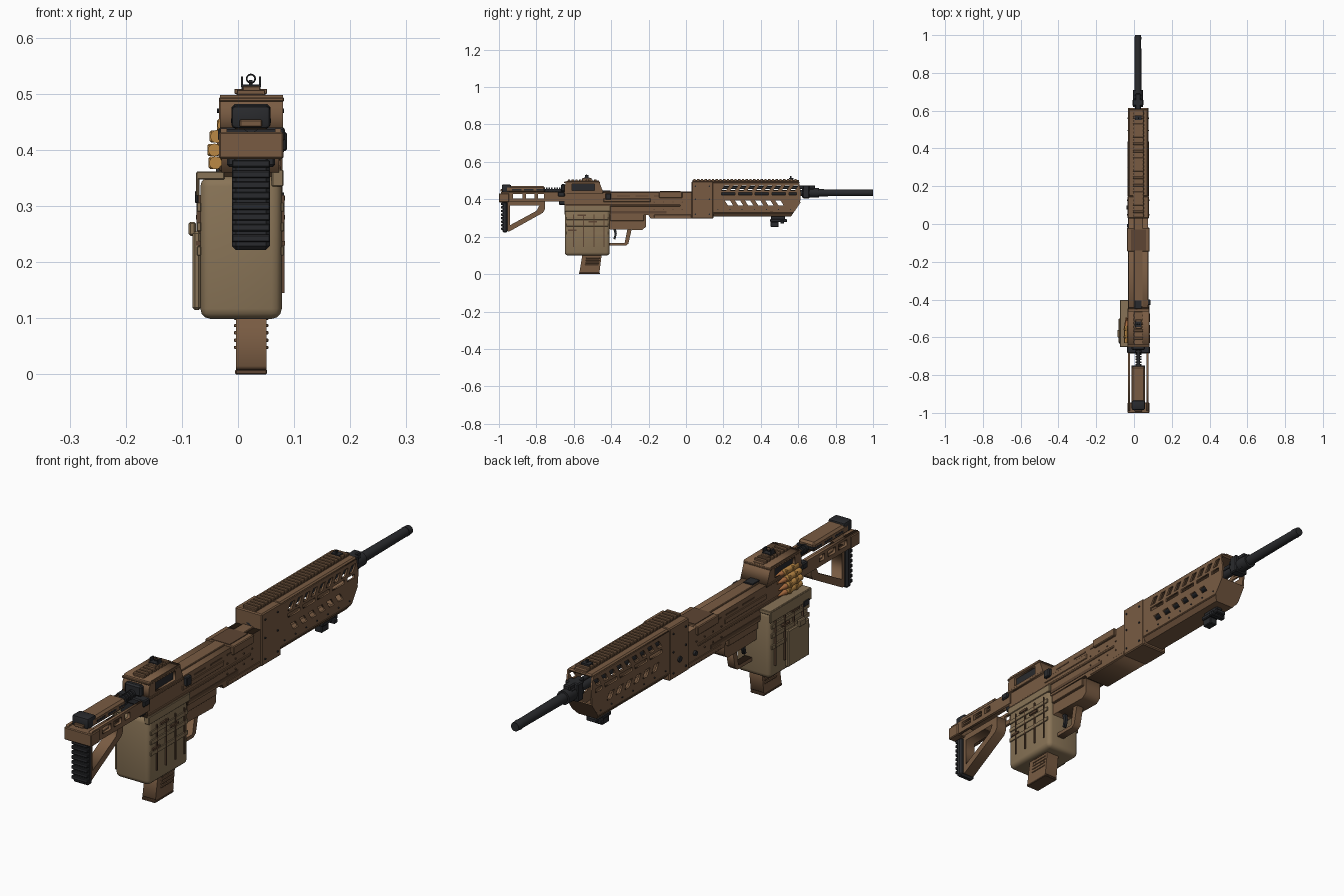
import bpy, bmesh, math
from mathutils import Matrix, Vector

CX = 0.023  # centre plane of the body


def mat(name, r, g, b):
    m = bpy.data.materials.new(name)
    m.diffuse_color = (r, g, b, 1)
    return m


BROWN = mat("brown", 0.19, 0.105, 0.055)
DARKBROWN = mat("dark_brown", 0.11, 0.06, 0.033)
TAN = mat("tan", 0.25, 0.175, 0.095)
BLACK = mat("black", 0.022, 0.023, 0.026)
BRASS = mat("brass", 0.5, 0.25, 0.06)
COPPER = mat("copper", 0.4, 0.15, 0.05)


def add(name, me, m):
    ob = bpy.data.objects.new(name, me)
    bpy.context.collection.objects.link(ob)
    me.materials.clear()
    me.materials.append(m)
    return ob


def from_bm(name, bm, m):
    me = bpy.data.meshes.new(name)
    bm.to_mesh(me)
    bm.free()
    return add(name, me, m)


def boxes(name, items, m, bevel=0.0, seg=1):
    """One object from several (x0, x1, y0, y1, z0, z1) blocks."""
    bm = bmesh.new()
    for x0, x1, y0, y1, z0, z1 in items:
        M = Matrix.Translation(((x0 + x1) / 2, (y0 + y1) / 2, (z0 + z1) / 2)) @ \
            Matrix.Diagonal((x1 - x0, y1 - y0, z1 - z0, 1))
        bmesh.ops.create_cube(bm, size=1, matrix=M)
    if bevel:
        bmesh.ops.bevel(bm, geom=bm.edges[:], offset=bevel, segments=seg, profile=0.5, affect='EDGES')
    return from_bm(name, bm, m)


def box(name, x0, x1, y0, y1, z0, z1, m, bevel=0.002, seg=1):
    return boxes(name, [(x0, x1, y0, y1, z0, z1)], m, bevel, seg)


def smooth(ob):
    bpy.ops.object.select_all(action='DESELECT')
    ob.select_set(True)
    bpy.context.view_layer.objects.active = ob
    bpy.ops.object.shade_smooth_by_angle(angle=math.radians(35))
    return ob


def rods(name, items, m, axis='Y', n=20):
    """Rods/cones: (centre, length, radius at start, radius at end)."""
    R = {'Y': Matrix.Rotation(-math.pi / 2, 4, 'X'), 'X': Matrix.Rotation(math.pi / 2, 4, 'Y')}[axis]
    bm = bmesh.new()
    for c, l, r1, r2 in items:
        bmesh.ops.create_cone(bm, cap_ends=True, segments=n, radius1=r1, radius2=r2, depth=l,
                              matrix=Matrix.Translation(c) @ R)
    return smooth(from_bm(name, bm, m))


def plate(name, loops, x0, x1, m, bevel=0.0):
    """Side profile (y, z) with holes, extruded across x."""
    cu = bpy.data.curves.new(name, 'CURVE')
    cu.dimensions, cu.fill_mode = '2D', 'BOTH'
    cu.extrude = (x1 - x0) / 2
    for pts in loops:
        s = cu.splines.new('POLY')
        s.points.add(len(pts) - 1)
        for p, q in zip(s.points, pts):
            p.co = (q[0], q[1], 0, 1)
        s.use_cyclic_u = True
    tmp = bpy.data.objects.new("tmp", cu)
    bpy.context.collection.objects.link(tmp)
    dg = bpy.context.evaluated_depsgraph_get()
    me = bpy.data.meshes.new_from_object(tmp.evaluated_get(dg))
    bpy.data.objects.remove(tmp)
    me.transform(Matrix(((0, 0, 1, (x0 + x1) / 2), (1, 0, 0, 0), (0, 1, 0, 0), (0, 0, 0, 1))))
    return add(name, me, m)


def rect(y0, y1, z0, z1, slant=0.0):
    return [(y0, z0), (y1, z0), (y1 + slant, z1), (y0 + slant, z1)]


# Barrel, muzzle and gas block
rods("barrel", [((CX - 0.002, 0.5, 0.435), 0.94, 0.016, 0.016), ((CX - 0.002, 0.845, 0.435), 0.27, 0.019, 0.017),
                ((CX - 0.002, 0.988, 0.435), 0.024, 0.0185, 0.0165), ((CX - 0.002, 0.665, 0.435), 0.09, 0.026, 0.026)], BLACK, n=24)
boxes("gas_block", [(CX - 0.03, CX + 0.026, 0.625, 0.66, 0.405, 0.475), (CX - 0.016, CX + 0.012, 0.60, 0.69, 0.455, 0.475),
                    (CX - 0.02, CX + 0.016, 0.66, 0.685, 0.412, 0.46)], BLACK, 0.004)
rods("gas_tube", [((CX - 0.002, 0.38, 0.462), 0.5, 0.008, 0.008)], BLACK, n=12)

# Handguard: slotted sides, roof, floor
outer = [(0.145, 0.325), (0.57, 0.325), (0.61, 0.385), (0.615, 0.43), (0.605, 0.488), (0.145, 0.488)]
slots = [rect(0.19 + i * 0.046, 0.214 + i * 0.046, 0.447, 0.474, 0.018) for i in range(9)]
slots += [rect(0.19 + i * 0.09, 0.262 + i * 0.09, 0.422, 0.437) for i in range(4)] + [rect(0.55, 0.59, 0.422, 0.437)]
slots += [rect(0.225 + i * 0.054, 0.253 + i * 0.054, 0.366, 0.394, -0.018) for i in range(6)]
for side, x in (("left", -0.032), ("right", 0.070)):
    plate("handguard_side_" + side, [outer] + slots, x, x + 0.007, BROWN)
box("handguard_roof", -0.03, 0.075, 0.145, 0.608, 0.484, 0.496, BROWN, 0.005)
bm = bmesh.new()  # floor with chamfered lower edges and raked nose
sec = [(-0.032, 0.33), (-0.016, 0.31), (0.061, 0.31), (0.077, 0.33)]
rows = [[bm.verts.new((x, y + (z - 0.31) * k, z)) for x, z in sec] for y, k in ((0.145, 0), (0.56, 0.67))]
for i in range(3):
    bm.faces.new((rows[0][i], rows[0][i + 1], rows[1][i + 1], rows[1][i]))
nose = [bm.verts.new((x, 0.611, 0.385)) for x in (-0.032, 0.077)]
bm.faces.new((rows[1][0], rows[1][1], rows[1][2], rows[1][3], nose[1], nose[0]))
ob = from_bm("handguard_floor", bm, BROWN)
sol = ob.modifiers.new("thick", 'SOLIDIFY')
sol.thickness, sol.offset = 0.005, 0
box("handguard_block", -0.034, 0.079, 0.03, 0.147, 0.297, 0.496, BROWN, 0.004)
rods("handguard_bolts", [((x, y, z), 0.004, 0.004, 0.004) for x in (-0.035, 0.08)
                         for y in (0.05, 0.125) for z in (0.32, 0.40, 0.47)]
     + [((x, 0.17 + i * 0.065, 0.345), 0.004, 0.003, 0.003) for x in (-0.033, 0.078) for i in range(7)], BLACK, 'X', 8)
rods("pivot_pins", [((-0.035, 0.088, 0.36), 0.008, 0.011, 0.011), ((-0.032, -0.01, 0.345), 0.01, 0.009, 0.009)], BLACK, 'X', 14)

# Top rails with teeth
def rail(name, y0, y1, z, w):
    n = int((y1 - y0) / 0.02)
    items = [(CX - w, CX + w, y0, y1, z - 0.004, z + 0.006)]
    items += [(CX - w - 0.003, CX + w + 0.003, y0 + i * 0.02 + 0.004, y0 + i * 0.02 + 0.016, z + 0.004, z + 0.013) for i in range(n)]
    boxes(name, items, BROWN, 0.001)


rail("handguard_rail", 0.035, 0.605, 0.496, 0.026)
rail("cover_rail", -0.635, -0.465, 0.494, 0.022)

# Sights
boxes("front_sight", [(CX - 0.017, CX + 0.017, 0.55, 0.575, 0.505, 0.513), (CX - 0.003, CX + 0.003, 0.556, 0.564, 0.51, 0.525)], BLACK)
box("rear_sight_base", CX - 0.015, CX + 0.017, -0.555, -0.505, 0.498, 0.514, BROWN)
boxes("rear_sight_ears", [(CX - 0.018, CX + 0.018, -0.545, -0.515, 0.512, 0.517)] +
      [(CX + s * 0.016 - 0.002, CX + s * 0.016 + 0.002, -0.54, -0.52, 0.514, 0.531) for s in (-1, 1)], BLACK)
bpy.ops.mesh.primitive_torus_add(location=(CX, -0.53, 0.527), rotation=(math.pi / 2, 0, 0), major_radius=0.0075,
                                 minor_radius=0.0015, major_segments=20, minor_segments=6)
ring = bpy.context.object
ring.name = "rear_sight_ring"
ring.data.materials.append(BLACK)
boxes("folding_sight", [(CX - 0.02, CX + 0.018, -0.455, -0.405, 0.437, 0.447)], BLACK, 0.001)

# Under-barrel mount
boxes("underbarrel_mount", [(CX - 0.024, CX + 0.02, 0.45, 0.54, 0.278, 0.294), (CX - 0.016, CX + 0.012, 0.455, 0.53, 0.29, 0.311),
                            (CX - 0.018, CX + 0.014, 0.452, 0.495, 0.252, 0.28), (CX - 0.033, CX + 0.03, 0.505, 0.525, 0.27, 0.288)], BLACK, 0.003)

# Receiver
plate("receiver", [[(-0.65, 0.36), (-0.41, 0.36), (-0.405, 0.315), (-0.2, 0.315), (-0.19, 0.298), (0.035, 0.298),
                    (0.035, 0.437), (-0.65, 0.437)]], -0.029, 0.073, BROWN)
boxes("receiver_ridges", [(-0.033, 0.077, -0.645, -0.03, 0.362, 0.372), (-0.032, 0.076, -0.44, -0.19, 0.385, 0.405),
                          (0.0, 0.046, -0.44, 0.03, 0.43, 0.442), (-0.031, 0.075, -0.17, 0.03, 0.302, 0.318)], BROWN, 0.002)
boxes("receiver_slots", [(-0.031, 0.075, -0.405, -0.105, 0.324, 0.337), (-0.0305, 0.0745, -0.37, -0.30, 0.414, 0.42),
                         (-0.0305, 0.0745, -0.27, -0.20, 0.414, 0.42), (-0.0305, 0.0745, -0.17, -0.12, 0.414, 0.42)], DARKBROWN)
boxes("ejection_flap", [(-0.037, 0.083, -0.145, -0.02, 0.408, 0.441)], BROWN, 0.003)
boxes("flap_stripe", [(CX - 0.04, CX + 0.04, -0.14, -0.03, 0.439, 0.4435)], DARKBROWN)
rods("receiver_bolts", [((x, y, z), 0.004, 0.0035, 0.0035) for x in (-0.03, 0.074) for y in (-0.17, -0.12, -0.07, -0.02)
                        for z in (0.345, 0.385)], DARKBROWN, 'X', 8)
boxes("charging_handle", [(0.07, 0.087, -0.43, -0.40, 0.398, 0.432)], BLACK, 0.003)

# Feed cover, dark windows and latch
plate("feed_cover", [[(-0.65, 0.43), (-0.65, 0.47), (-0.638, 0.498), (-0.465, 0.498), (-0.44, 0.43)],
                     rect(-0.61, -0.49, 0.447, 0.482)], -0.032, 0.08, BROWN)
box("feed_mechanism", -0.022, 0.07, -0.63, -0.47, 0.436, 0.488, BLACK)
boxes("cover_lip", [(-0.034, 0.082, -0.652, -0.46, 0.486, 0.494), (-0.034, 0.082, -0.653, -0.445, 0.43, 0.44)], BROWN, 0.002)
box("cover_latch", -0.012, 0.058, -0.668, -0.645, 0.44, 0.482, BLACK, 0.006)

# Trigger group
plate("trigger_housing", [[(-0.41, 0.32), (-0.41, 0.24), (-0.235, 0.236), (-0.215, 0.252), (-0.215, 0.32)]], -0.012, 0.058, BROWN)
box("housing_step", -0.022, 0.068, -0.405, -0.225, 0.285, 0.32, BROWN)
plate("trigger_guard", [[(-0.43, 0.152), (-0.322, 0.152), (-0.308, 0.163), (-0.29, 0.242), (-0.313, 0.242),
                         (-0.328, 0.166), (-0.43, 0.166)]], 0.008, 0.038, BROWN)
plate("trigger", [[(-0.39, 0.245), (-0.375, 0.245), (-0.37, 0.215), (-0.378, 0.185), (-0.388, 0.188), (-0.381, 0.215)]], 0.017, 0.029, BLACK)

# Ammo bag with straps
bag = smooth(box("ammo_bag", -0.067, 0.078, -0.648, -0.408, 0.099, 0.353, TAN, 0.018, 3))
boxes("bag_lid", [(-0.074, -0.024, -0.65, -0.403, 0.347, 0.362), (-0.075, -0.069, -0.65, -0.403, 0.318, 0.36),
                  (0.06, 0.081, -0.65, -0.403, 0.335, 0.365)], TAN, 0.002)
for side, xs in (("right", (0.077, 0.082)), ("left", (-0.073, -0.066))):
    boxes("bag_bands_" + side, [(*xs, -0.64, -0.416, z, z + 0.016) for z in (0.212, 0.255, 0.29)], TAN, 0.001)
    boxes("bag_straps_" + side, [(xs[0] - 0.001, xs[1] + 0.001, y, y + 0.005, 0.145, 0.32)
                                 for y in (-0.605, -0.55, -0.495, -0.44)], DARKBROWN)
    boxes("bag_clips_" + side, [(xs[0] - 0.002, xs[1] + 0.002, y, y + 0.045, z, z + 0.008)
                                for y, z in ((-0.63, 0.23), (-0.52, 0.276), (-0.58, 0.31))], DARKBROWN)
boxes("bag_side_pouch", [(-0.081, -0.066, -0.63, -0.5, 0.115, 0.255)], TAN, 0.004)
boxes("pouch_buckle", [(-0.088, -0.075, -0.60, -0.56, 0.247, 0.272)], TAN, 0.003)
boxes("bag_latch", [(-0.077, -0.07, -0.635, -0.60, 0.305, 0.327)], BLACK, 0.002)

# Ammunition belt
spots = [(-0.025, 0.444), (-0.038, 0.424), (-0.042, 0.40), (-0.04, 0.377)]
rods("belt_cases", [((x, -0.585, z), 0.09, 0.0115, 0.0115) for x, z in spots], BRASS, n=14)
rods("belt_tips", [((x, -0.518, z), 0.045, 0.0105, 0.002) for x, z in spots], COPPER, n=14)
boxes("belt_links", [(x - 0.0125, x + 0.01, y, y + 0.014, z - 0.011, z + 0.011) for x, z in spots for y in (-0.605, -0.565)], BRASS, 0.003)

# Grip
plate("grip", [[(-0.57, 0.008), (-0.463, 0.008), (-0.45, 0.11), (-0.553, 0.11)]], -0.004, 0.051, BROWN).modifiers.new("b", 'BEVEL').width = 0.007
box("grip_foot", -0.005, 0.052, -0.573, -0.461, 0.0, 0.009, DARKBROWN)
boxes("grip_ridges", [(-0.007, 0.054, -0.54 + k, -0.467 + k, z, z + 0.006)
                      for z, k in ((0.045 + i * 0.013, i * 0.002) for i in range(5))], BROWN, 0.001)

# Stock: side bars, rear block, cheek rest, lower frame, pad
for side, x in (("left", -0.031), ("right", 0.066)):
    plate("stock_bar_" + side, [rect(-0.99, -0.64, 0.387, 0.438), rect(-0.925, -0.875, 0.405, 0.428),
                                rect(-0.855, -0.81, 0.405, 0.428), rect(-0.79, -0.76, 0.405, 0.428)], x, x + 0.011, BROWN)
box("stock_rear_block", -0.034, 0.081, -1.0, -0.945, 0.384, 0.432, BROWN, 0.003)
box("cheek_rest", -0.012, 0.058, -0.965, -0.755, 0.436, 0.472, BROWN, 0.008)
boxes("cheek_rest_slots", [(-0.0125, 0.0585, y, y + 0.05, 0.448, 0.456) for y in (-0.93, -0.865, -0.80)], BLACK)
smooth(box("butt_cap", -0.012, 0.058, -0.985, -0.935, 0.438, 0.479, BLACK, 0.008, 2))
box("butt_cap_tab", 0.003, 0.043, -0.992, -0.96, 0.441, 0.454, BROWN)
plate("stock_frame", [[(-0.965, 0.392), (-0.965, 0.232), (-0.945, 0.228), (-0.765, 0.328), (-0.755, 0.345), (-0.755, 0.392)],
                      [(-0.94, 0.368), (-0.94, 0.262), (-0.80, 0.338), (-0.783, 0.368)]], 0.001, 0.045, BROWN)
box("butt_pad", -0.011, 0.057, -0.982, -0.955, 0.222, 0.386, BLACK, 0.007)
boxes("butt_pad_ridges", [(-0.011, 0.057, -0.988, -0.975, 0.236 + i * 0.019, 0.249 + i * 0.019) for i in range(8)], BLACK, 0.002)
rods("recoil_tube", [((CX, -0.74, 0.447), 0.22, 0.009, 0.009)] +
     [((CX, -0.745 + i * 0.014, 0.447), 0.008, 0.016, 0.016) for i in range(6)], BLACK)
boxes("stock_hinge", [(-0.036, 0.084, -0.685, -0.648, 0.415, 0.44), (-0.02, 0.066, -0.68, -0.645, 0.37, 0.42)], BLACK, 0.004)
